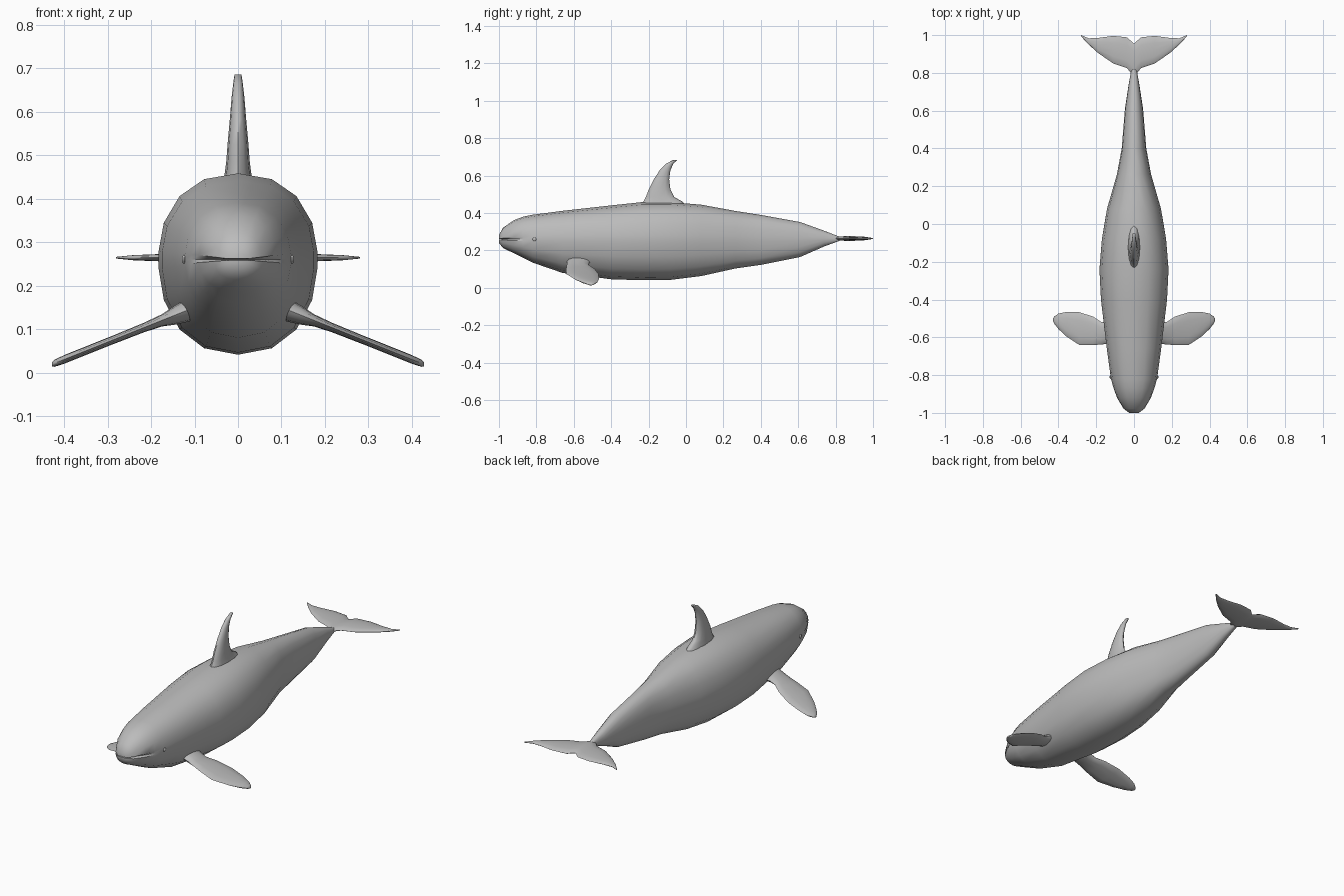
import bpy, bmesh, math

if "Cube" in bpy.data.objects:
    bpy.data.objects.remove(bpy.data.objects["Cube"])

grey = bpy.data.materials.new("grey skin")
grey.diffuse_color = (0.5, 0.5, 0.5, 1)
grey.use_nodes = True
grey.node_tree.nodes["Principled BSDF"].inputs["Base Color"].default_value = grey.diffuse_color


def finish(name, bm, angle=40):
    bmesh.ops.recalc_face_normals(bm, faces=bm.faces)
    me = bpy.data.meshes.new(name)
    bm.to_mesh(me)
    bm.free()
    me.materials.append(grey)
    ob = bpy.data.objects.new(name, me)
    bpy.context.collection.objects.link(ob)
    bpy.ops.object.select_all(action='DESELECT')
    ob.select_set(True)
    bpy.context.view_layer.objects.active = ob
    bpy.ops.object.shade_smooth_by_angle(angle=math.radians(angle))
    return ob


def loft(bm, rings):
    """Skin a list of closed point rings, return the vertex rings."""
    vr = [[bm.verts.new(p) for p in r] for r in rings]
    n = len(vr[0])
    for a, b in zip(vr, vr[1:]):
        for i in range(n):
            j = (i + 1) % n
            bm.faces.new((a[i], a[j], b[j], b[i]))
    return vr


def fin(name, sections, place, sides=12):
    """Loft lens-shaped sections (span, leading y, trailing y, half thickness)."""
    bm = bmesh.new()
    rings = []
    for s, y0, y1, t in sections:
        mid, half = (y0 + y1) / 2, (y1 - y0) / 2
        rings.append([place(s, mid - half * math.cos(a), t * math.sin(a))
                      for a in (2 * math.pi * k / sides for k in range(sides))])
    vr = loft(bm, rings)
    bm.faces.new(vr[0])
    bm.faces.new(vr[-1])
    return finish(name, bm, 50)


# Body: y, top z, bottom z, half width
BODY = [
    (-1.0, .283, .24, .026), (-.978, .322, .213, .055), (-.92, .362, .185, .09),
    (-.87, .381, .16, .108), (-.82, .391, .135, .122), (-.66, .412, .08, .144),
    (-.4, .441, .046, .175), (-.24, .458, .041, .183), (-.08, .458, .043, .17),
    (.08, .445, .063, .143), (.265, .411, .104, .09), (.4, .39, .123, .065),
    (.61, .352, .165, .048), (.74, .305, .222, .028), (.82, .274, .251, .014),
]
MID_Z = .26
HALF = [-90, -67.5, -45, -22.5, -4, 0, 4, 22.5, 45, 67.5, 90]


def body_ring(y, top, bottom, w):
    right = []
    for d in HALF:
        a, e = math.radians(d), 2 / 2.25
        h = top - MID_Z if d > 0 else MID_Z - bottom
        x = w * max(math.cos(a), 0) ** e if abs(d) < 90 else 0
        z = MID_Z + h * math.copysign(abs(math.sin(a)) ** e, d)
        py = y
        if d == 0 and y < -.88:          # mouth groove
            x -= .011
            py += .014 if y < -.97 else 0
        right.append((x, py, z))
    return right + [(-x, py, z) for x, py, z in right[-2:0:-1]]


bm = bmesh.new()
vr = loft(bm, [body_ring(*s) for s in BODY])
n = len(vr[0])
for ring in (vr[0], vr[-1]):             # nose and tail caps
    for i in range(len(HALF) - 1):
        quad = dict.fromkeys((ring[i], ring[i + 1], ring[n - i - 1], ring[(n - i) % n]))
        bm.faces.new(list(quad))
finish("body", bm)

# Dorsal fin
fin("dorsal_fin", [
    (.42, -.27, .02, .036), (.462, -.228, -.02, .03), (.485, -.215, -.062, .027),
    (.525, -.2, -.083, .024), (.58, -.172, -.09, .019), (.63, -.14, -.083, .015),
    (.665, -.105, -.067, .011), (.685, -.066, -.046, .008),
], lambda s, y, t: (t, y, s))

# Tail flukes, both sides in one piece
side = [(.037, .825, .988, .012), (.11, .85, .996, .01), (.19, .905, .985, .008),
        (.24, .95, .983, .006), (.28, .993, 1.0, .002)]
flukes = [(-s, *r) for s, *r in reversed(side)] + [(0, .78, .955, .013)] + side
fin("tail_flukes", flukes, lambda s, y, t: (s, y, .264 + t))

# Flippers and eyes, one per side
FLIPPER = [
    (.1, -.635, -.5, .03), (.145, -.635, -.52, .022), (.175, -.638, -.518, .014),
    (.217, -.641, -.49, .011), (.29, -.64, -.467, .01), (.36, -.594, -.466, .01),
    (.4, -.556, -.474, .01), (.422, -.528, -.49, .008), (.428, -.515, -.498, .005),
]
for label, sx in (("left", 1), ("right", -1)):
    fin(label + "_flipper", FLIPPER,
        lambda s, y, t: (sx * s, y, .134 - .4 * (s - .14) + t))
    bm = bmesh.new()
    bmesh.ops.create_uvsphere(bm, u_segments=12, v_segments=8, radius=.01)
    bmesh.ops.scale(bm, vec=(.5, 1, 1), verts=bm.verts)
    bmesh.ops.translate(bm, vec=(sx * .124, -.81, .26), verts=bm.verts)
    finish(label + "_eye", bm)
